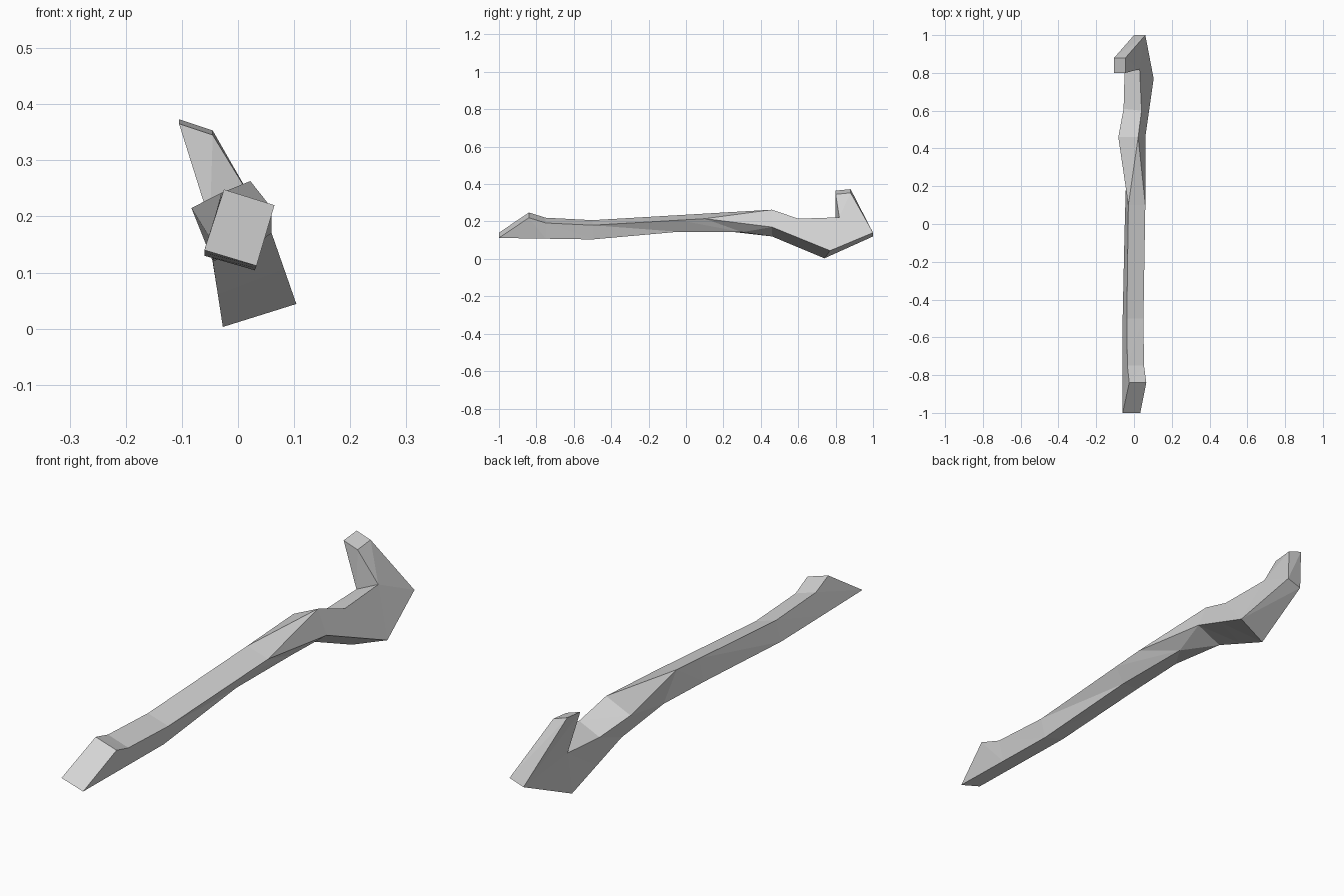
import bpy
import bmesh
from mathutils import Vector

# Remove the default cube only
cube = bpy.data.objects.get("Cube")
if cube:
    bpy.data.objects.remove(cube, do_unlink=True)


def make_material(name, colour):
    """One plain flat colour for viewport and render."""
    material = bpy.data.materials.new(name)
    material.use_nodes = True
    material.diffuse_color = colour
    shader = material.node_tree.nodes["Principled BSDF"]
    shader.inputs["Base Color"].default_value = colour
    shader.inputs["Roughness"].default_value = 0.8
    return material


def midway(first, second, factor):
    """Point on the straight edge between two corners."""
    return tuple(Vector(first).lerp(Vector(second), factor))


def loft(name, sections, material):
    """Skin four-cornered sections with a twisting triangulation and cap both ends."""
    bm = bmesh.new()
    rings = [[bm.verts.new(corner) for corner in section] for section in sections]
    for near, far in zip(rings, rings[1:]):
        for k in range(len(near)):
            n = (k + 1) % len(near)
            bm.faces.new((near[k], near[n], far[n]))
            bm.faces.new((near[k], far[n], far[k]))
    bm.faces.new(rings[0])
    bm.faces.new(rings[-1])
    # Sections that share an edge collapse there into a wedge
    bmesh.ops.remove_doubles(bm, verts=bm.verts, dist=0.0005)
    bmesh.ops.dissolve_degenerate(bm, dist=0.0001, edges=bm.edges)
    bmesh.ops.recalc_face_normals(bm, faces=bm.faces)
    mesh = bpy.data.meshes.new(name)
    bm.to_mesh(mesh)
    bm.free()
    mesh.materials.append(material)
    bar = bpy.data.objects.new(name, mesh)
    bpy.context.collection.objects.link(bar)
    return bar


# Corner order in every section: top left, top right, bottom right, bottom left

# Bevelled front end and straight grip
front = [(-.025, -.84, .248), (.065, -.84, .22), (.033, -1, .112), (-.06, -1, .14)]
grip = [(-.038, -.5, .207), (.05, -.5, .18), (.03, -.5, .104), (-.06, -.5, .13)]
heel = [(-.035, -.75, .22), (.053, -.75, .192),
        midway(front[2], grip[2], .5), midway(front[3], grip[3], .5)]

# Twisted shaft
twist = [(-.03, .1, .242), (.06, .1, .215), (.02, .3, .143), (-.043, .2, .15)]
middle = [midway(grip[0], twist[0], .77), midway(grip[1], twist[1], .77),
          (.02, -.04, .145), (-.05, -.04, .147)]

# Neck, elbow and upturned hook
shoulder = [(-.083, .46, .215), (.022, .46, .263), (.06, .46, .17), (-.045, .46, .12)]
elbow = [(-.05, .8, .19), (.03, .82, .222), (.104, .77, .044), (-.027, .74, .003)]
neck = [(-.055, .61, .18), (.04, .6, .215),
        midway(shoulder[2], elbow[2], .5), midway(shoulder[3], elbow[3], .5)]
bend = [elbow[0], elbow[1], (.06, 1, .14), (0, 1, .12)]
tip = [(-.105, .8, .365), (-.045, .8, .345), (-.045, .88, .353), (-.105, .88, .373)]

grey = make_material("light grey", (.65, .65, .65, 1))
loft("twisted_hook_bar",
     [front, heel, grip, middle, twist, shoulder, neck, elbow, bend, tip], grey)
